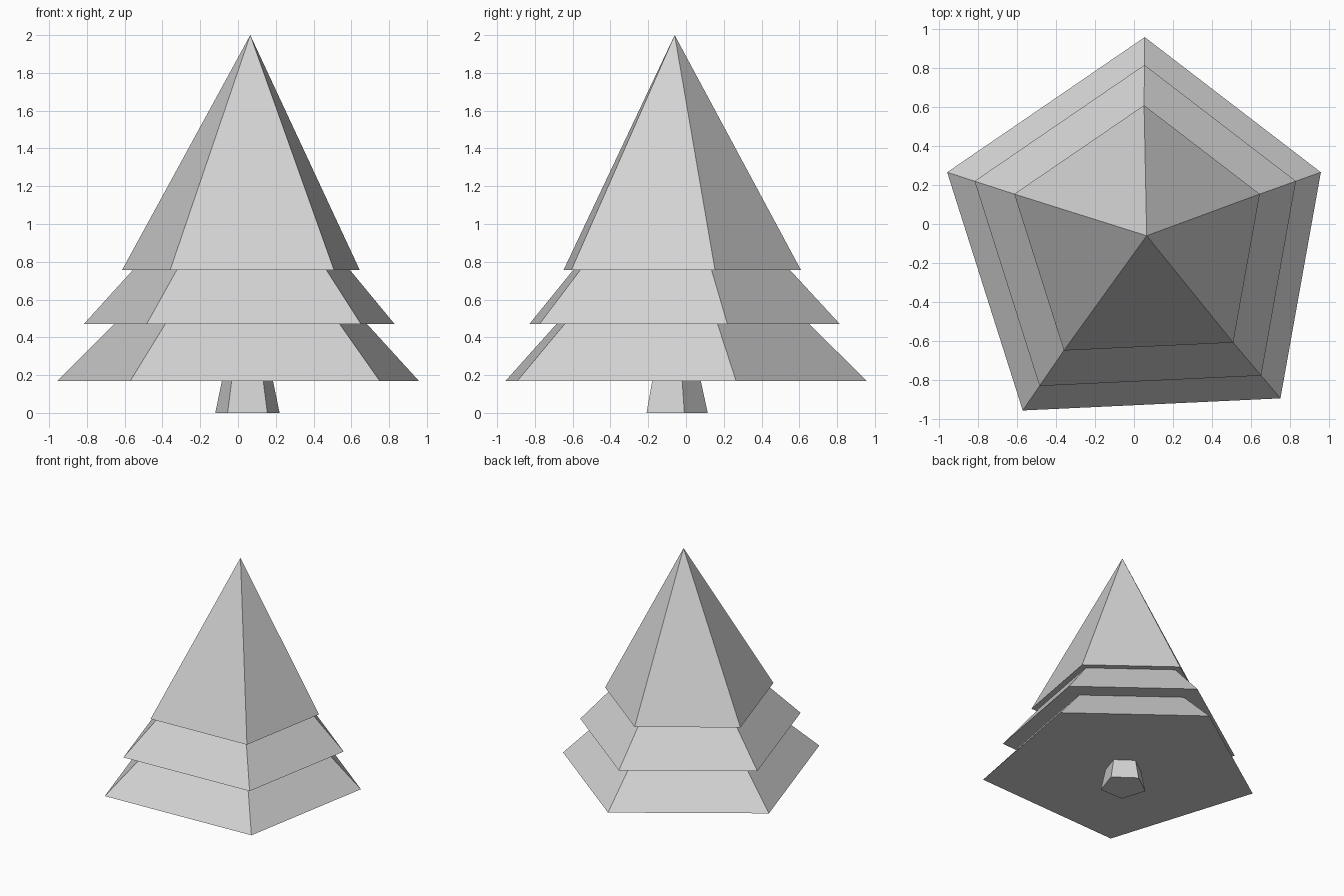
import bpy
import bmesh
from math import cos, sin, pi
from mathutils import Vector

cube = bpy.data.objects.get("Cube")
if cube:
    bpy.data.objects.remove(cube, do_unlink=True)

# Single flat colour
grey = bpy.data.materials.new("light grey")
grey.use_nodes = True
colour = (0.65, 0.65, 0.65, 1)
grey.diffuse_color = colour
grey.node_tree.nodes["Principled BSDF"].inputs["Base Color"].default_value = colour

CENTRE = Vector((0.045, -0.06))
# Slightly uneven five-sided foliage outline, counter-clockwise
OUTLINE = [Vector(p) for p in
           ((0.055, 0.957), (-0.957, 0.265), (-0.57, -0.955), (0.75, -0.893), (0.957, 0.265))]


def foliage_ring(scale, z):
    return [(*(CENTRE + (p - CENTRE) * scale), z) for p in OUTLINE]


def trunk_ring(radius, z):
    angles = [pi / 2 + i * 2 * pi / 5 for i in range(5)]
    return [(0.05 + radius * cos(a), -0.064 + radius * sin(a), z) for a in angles]


def make_solid(name, bottom, top):
    """Closed flat-faced solid from a bottom ring to a top ring or a single tip."""
    bm = bmesh.new()
    low = [bm.verts.new(p) for p in bottom]
    high = [bm.verts.new(p) for p in top]
    n = len(low)
    bm.faces.new(low[::-1])
    for i in range(n):
        j = (i + 1) % n
        if len(high) == 1:
            bm.faces.new((low[i], low[j], high[0]))
        else:
            bm.faces.new((low[i], low[j], high[j], high[i]))
    if len(high) > 1:
        bm.faces.new(high)
    bmesh.ops.recalc_face_normals(bm, faces=bm.faces)
    mesh = bpy.data.meshes.new(name)
    bm.to_mesh(mesh)
    bm.free()
    mesh.materials.append(grey)
    obj = bpy.data.objects.new(name, mesh)
    bpy.context.scene.collection.objects.link(obj)
    return obj


# Tapered trunk
make_solid("trunk", trunk_ring(0.179, 0), trunk_ring(0.142, 0.17))

# Three stacked tiers of foliage, the last rising to a point
make_solid("lower_foliage", foliage_ring(1, 0.17), foliage_ring(0.7, 0.47))
make_solid("middle_foliage", foliage_ring(0.86, 0.47), foliage_ring(0.6, 0.757))
make_solid("upper_foliage", foliage_ring(0.657, 0.757), [(0.065, -0.06, 2)])
